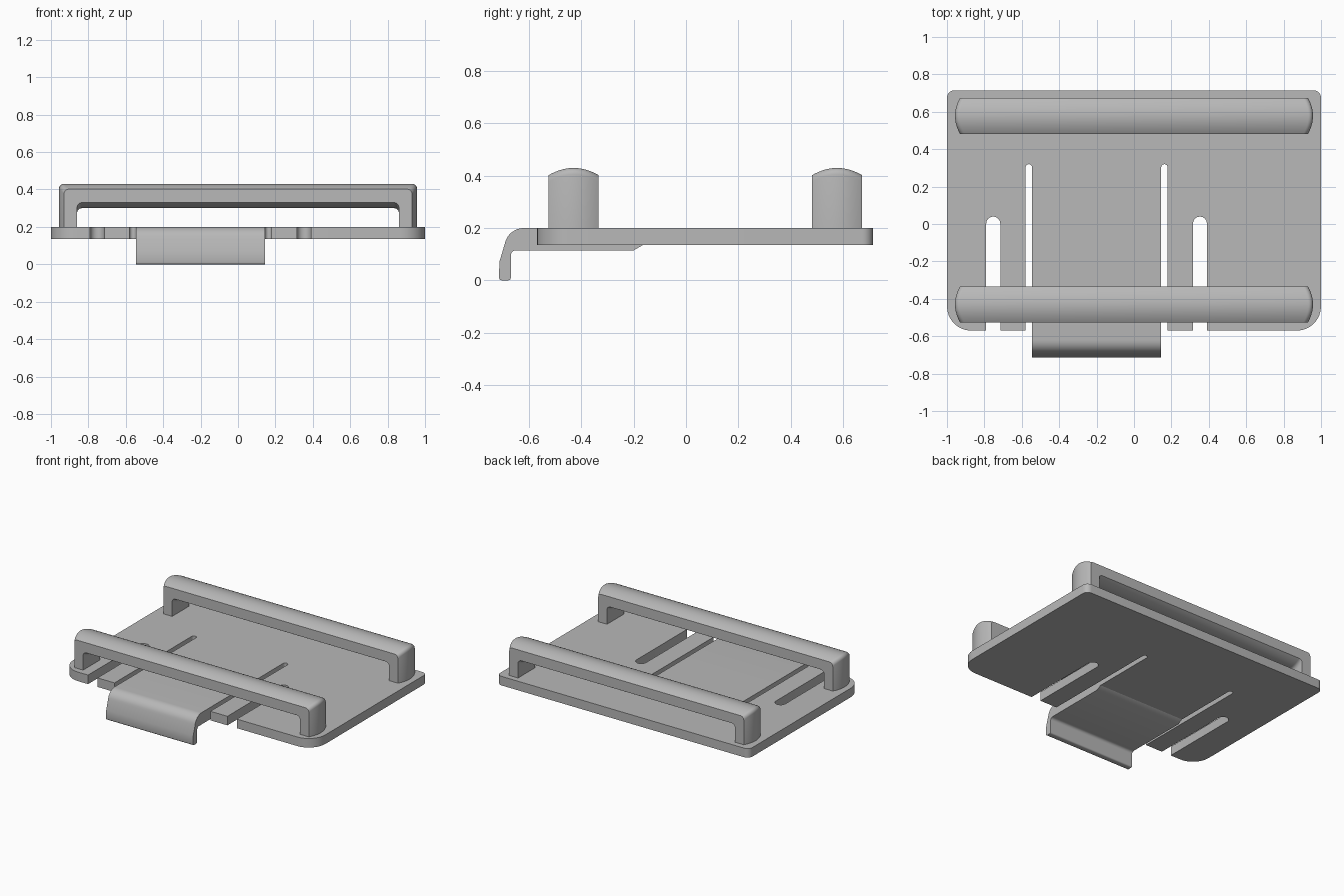
import bpy, bmesh, math

cube = bpy.data.objects.get("Cube")
if cube:
    bpy.data.objects.remove(cube)

grey = bpy.data.materials.new("light grey")
grey.use_nodes = True
colour = (0.48, 0.48, 0.48, 1)
grey.diffuse_color = colour
grey.node_tree.nodes["Principled BSDF"].inputs["Base Color"].default_value = colour


def arc(cx, cy, r, start, end, steps=8):
    angles = [math.radians(start + (end - start) * i / steps) for i in range(steps + 1)]
    return [(cx + r * math.cos(a), cy + r * math.sin(a)) for a in angles]


def loft(name, rings):
    """Skin a row of matching closed rings and cap both ends."""
    bm = bmesh.new()
    loops = [[bm.verts.new(p) for p in ring] for ring in rings]
    n = len(loops[0])
    for a, b in zip(loops, loops[1:]):
        for i in range(n):
            j = (i + 1) % n
            bm.faces.new((a[i], a[j], b[j], b[i]))
    bm.faces.new(loops[0])
    bm.faces.new(loops[-1])
    bmesh.ops.recalc_face_normals(bm, faces=bm.faces)
    mesh = bpy.data.meshes.new(name)
    bm.to_mesh(mesh)
    bm.free()
    mesh.materials.append(grey)
    obj = bpy.data.objects.new(name, mesh)
    bpy.context.collection.objects.link(obj)
    bpy.ops.object.select_all(action="DESELECT")
    obj.select_set(True)
    bpy.context.view_layer.objects.active = obj
    bpy.ops.object.shade_smooth_by_angle(angle=math.radians(35))
    return obj


FRONT, BACK = -0.57, 0.715
TONGUE_L, TONGUE_R, JOIN = -0.545, 0.145, -0.165


def slot(x0, x1, end, y0=FRONT, y1=FRONT):
    """Outline of a round-ended slot, walked from x0 to x1."""
    r = (x1 - x0) / 2
    return [(x0, y0)] + arc(x0 + r, end - r, r, 180, 0) + [(x1, y1)]


# Base plate with slots, open where the spring tongue joins
outline = arc(-0.87, FRONT + 0.13, 0.13, 180, 270)
outline += slot(-0.79, -0.715, 0.04)
outline += slot(-0.58, TONGUE_L, 0.32, y1=JOIN)
outline += slot(TONGUE_R, 0.18, 0.32, y0=JOIN)
outline += slot(0.315, 0.39, 0.04)
outline += arc(0.87, FRONT + 0.13, 0.13, 270, 360)
outline += arc(0.96, BACK - 0.04, 0.04, 0, 90)
outline += arc(-0.96, BACK - 0.04, 0.04, 90, 180)
loft("base_plate", [[(x, y, z) for x, y in outline] for z in (0.135, 0.2)])

# Spring tongue with a hooked lip
side = [(JOIN, 0.2)] + arc(-0.62, 0.125, 0.075, 90, 170)
side += [(-0.714, 0.07)] + arc(-0.705, 0.01, 0.01, 180, 270, 3)
side += arc(-0.68, 0.01, 0.01, 270, 360, 3)
side += arc(-0.65, 0.095, 0.02, 180, 90, 5) + [(-0.2, 0.115), (JOIN, 0.135)]
loft("spring_tongue", [[(x, y, z) for y, z in side] for x in (TONGUE_L, TONGUE_R)])


# Strap bars: arch outlines lofted through the depth with a gentle crown
def strap_bar(name, y_mid, half=0.096, stations=16):
    rings = []
    for i in range(stations + 1):
        t = -math.cos(math.pi * i / stations)
        crown = 1 - t * t
        end, top, under = 0.93 + 0.027 * crown, 0.402 + 0.028 * crown, 0.33 - 0.03 * crown
        r, inner = 0.025, 0.86
        ring = [(-end, 0.195)] + arc(r - end, top - r, r, 180, 90, 5)
        ring += arc(end - r, top - r, r, 90, 0, 5) + [(end, 0.195), (inner, 0.195)]
        ring += arc(inner - r, under - r, r, 0, 90, 5)
        ring += arc(r - inner, under - r, r, 90, 180, 5) + [(-inner, 0.195)]
        rings.append([(x, y_mid + half * t, z) for x, z in ring])
    return loft(name, rings)


strap_bar("front_strap_bar", -0.43)
strap_bar("back_strap_bar", 0.578)
